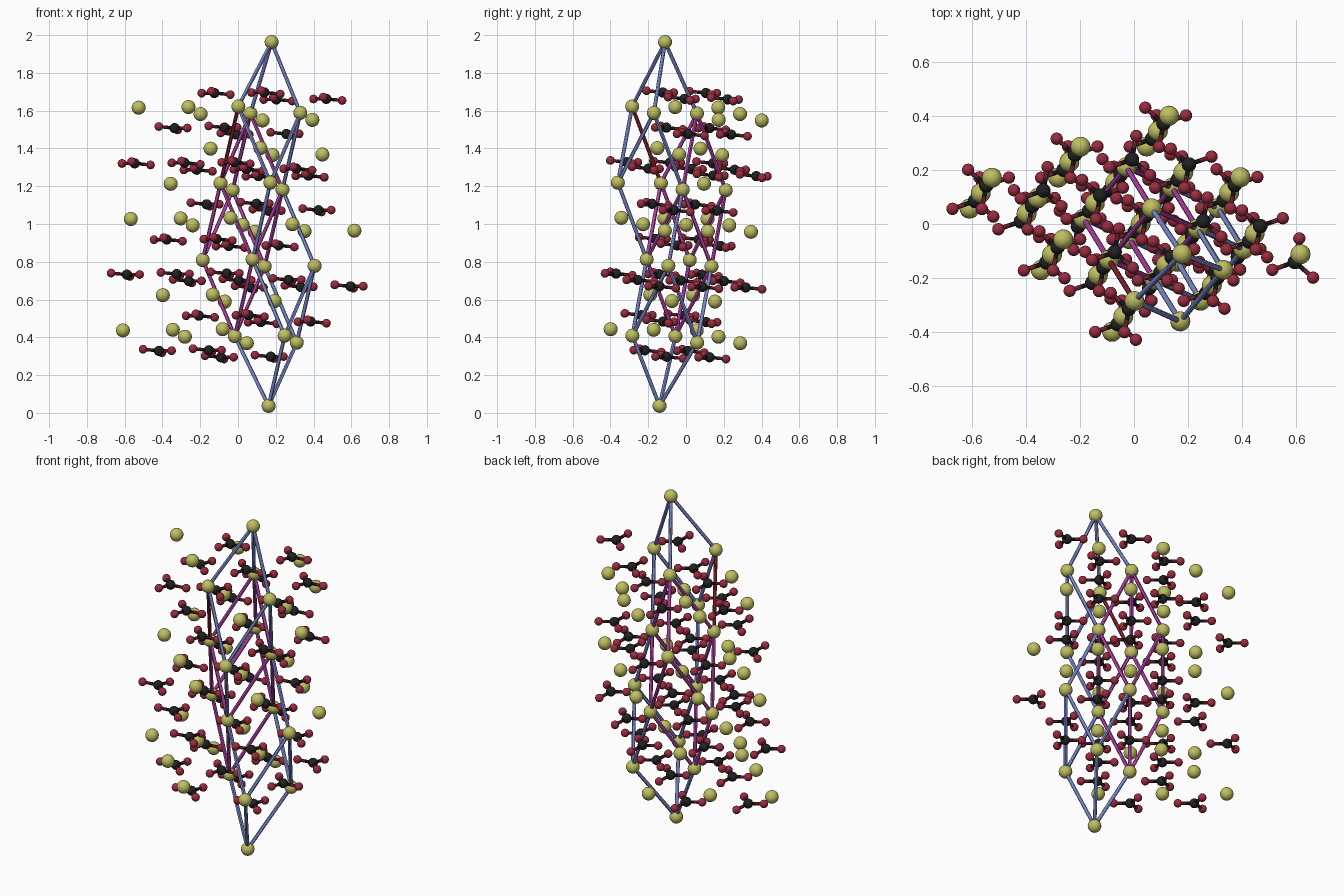
import bpy, bmesh
from mathutils import Vector, Matrix

if "Cube" in bpy.data.objects:
    bpy.data.objects.remove(bpy.data.objects["Cube"])

# lattice: two in-plane vectors, step between layers, origin
U = Vector((0.328, 0.115, -0.034))
V = Vector((0.264, -0.228, 0.003))
N = Vector((0.0138, 0.019, 0.1965))
ORIGIN = Vector((-0.609, 0.057, 0.437))
BOTTOM = Vector((0.162, -0.14, 0.037))
TOP = Vector((0.178, -0.111, 1.963))


def site(level, stack, i, j):
    return ORIGIN + N * level + (U + V) * ((stack % 3) / 3) + U * i + V * j


def ca(k, i, j):
    return site(k, k, i, j)


def grid(n):
    return [(i, j) for i in range(n) for j in range(n)]


def add_ball(bm, p, r, seg=20, rings=12):
    bmesh.ops.create_uvsphere(bm, u_segments=seg, v_segments=rings, radius=r,
                              matrix=Matrix.Translation(p))


def add_rod(bm, a, b, r, seg=12):
    d = b - a
    m = Matrix.Translation((a + b) / 2) @ d.to_track_quat('Z', 'Y').to_matrix().to_4x4()
    bmesh.ops.create_cone(bm, cap_ends=True, segments=seg, radius1=r, radius2=r,
                          depth=d.length, matrix=m)


def material(name, rgb):
    m = bpy.data.materials.new(name)
    m.diffuse_color = (*rgb, 1)
    m.use_nodes = True
    m.node_tree.nodes["Principled BSDF"].inputs["Base Color"].default_value = m.diffuse_color
    return m


def finish(bm, name, mat):
    me = bpy.data.meshes.new(name)
    for f in bm.faces:
        f.smooth = len(f.verts) <= 4
    bm.to_mesh(me)
    bm.free()
    me.materials.append(mat)
    ob = bpy.data.objects.new(name, me)
    bpy.context.collection.objects.link(ob)
    bpy.context.view_layer.objects.active = ob
    ob.select_set(True)
    bpy.ops.object.shade_smooth_by_angle()
    ob.select_set(False)


yellow = material("yellow", (0.52, 0.52, 0.12))
black = material("black", (0.015, 0.015, 0.015))
red = material("red", (0.32, 0.025, 0.05))
blue = material("blue", (0.20, 0.25, 0.60))
magenta = material("magenta", (0.42, 0.05, 0.36))
dark_red = material("dark_red", (0.22, 0.015, 0.025))

# large metal atoms, layer by layer
points = [BOTTOM, TOP, ca(4, 0, 2)]
for k in range(7):
    for i, j in grid(3 if k % 3 == 0 else 2):
        if (i, j) != (2, 2) or k == 3:
            points.append(ca(k, i, j))
bm = bmesh.new()
for p in points:
    add_ball(bm, p, 0.037)
finish(bm, "large_atoms", yellow)

# flat three-armed groups between the metal layers, alternately reversed
centres, tips = bmesh.new(), bmesh.new()
inner, outer = bmesh.new(), bmesh.new()
for m in range(-1, 7):
    sign = 1 if m % 2 == 0 else -1
    for i, j in grid(3 if (m - 1) % 3 == 0 else 2):
        if (i, j) == (2, 2) and m != 1:
            continue
        c = site(m + 0.5, m - 1, i, j)
        add_ball(centres, c, 0.027)
        for d in (U, V - U, -V):
            o = c + d.normalized() * 0.089 * sign
            add_ball(tips, o, 0.023, 16, 10)
            mid = (c + o) / 2
            add_rod(inner, c, mid, 0.009, 10)
            add_rod(outer, mid, o, 0.009, 10)
finish(centres, "centre_atoms", black)
finish(tips, "tip_atoms", red)
finish(inner, "inner_bonds", black)
finish(outer, "outer_bonds", red)


# rhombohedral cell outlines: apex, three corners, three corners, apex
def cell_edges(a, low, high, b):
    edges = [(a, p) for p in low] + [(q, b) for q in high]
    for n, p in enumerate(low):
        edges += [(p, q) for h, q in enumerate(high) if h != n]
    return edges


middle = cell_edges((0, 1, 1), [(2, 0, 0), (2, 1, 0), (2, 0, 1)],
                    [(4, 1, 1), (4, 0, 1), (4, 1, 0)], (6, 1, 1))
lower = cell_edges("bottom", [(0, 1, 1), (0, 2, 1), (0, 1, 2)],
                   [(2, 1, 1), (2, 0, 1), (2, 1, 0)], (4, 1, 1))
upper = cell_edges((2, 0, 1), [(4, 0, 2), (4, 1, 1), (4, 0, 1)],
                   [(6, 1, 1), (6, 0, 2), (6, 1, 2)], "top")
# correct pairing of the upper cell: each corner skips the one opposite it
marked = ((4, 0, 1), (6, 0, 2))


def place(key):
    return {"bottom": BOTTOM, "top": TOP}.get(key) or ca(*key)


outer_edges = [e for e in lower + upper if e not in middle and e != marked]
for name, edges, mat in (("middle_cell_frame", middle, magenta),
                         ("outer_cell_frames", outer_edges, blue),
                         ("marked_edge", [marked], dark_red)):
    bm = bmesh.new()
    for a, b in edges:
        add_rod(bm, place(a), place(b), 0.010)
    finish(bm, name, mat)
